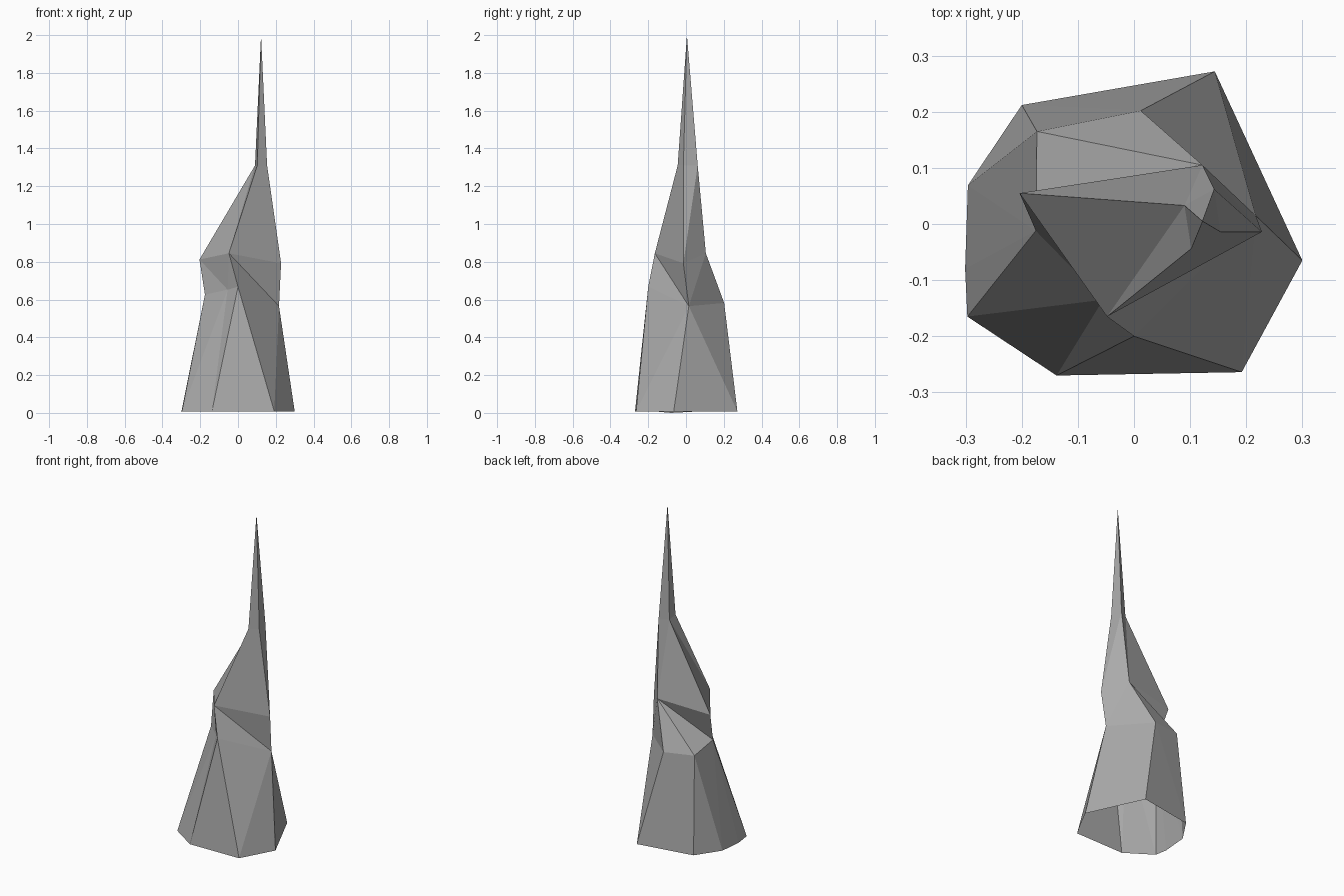
import bpy
import bmesh

if "Cube" in bpy.data.objects:
    bpy.data.objects.remove(bpy.data.objects["Cube"])

# Cross-sections from the ground up, anticlockwise seen from above
base = [(.192, -.264, .008), (.30, -.065, .008), (.144, .272, .008), (-.20, .212, .008),
        (-.296, .069, .008), (-.301, -.08, 0), (-.297, -.165, .008), (-.138, -.27, .008)]
waist = [(0, -.20, .668), (.217, .015, .565), (.012, .202, .582), (-.173, .165, .595),
         (-.175, -.012, .626), (-.055, -.135, .652)]
shoulder = [(-.048, -.165, .845), (.228, -.014, .792), (.122, .105, .845), (-.204, .055, .812)]
neck = [(.102, -.044, 1.31), (.154, -.014, 1.31), (.143, .062, 1.31), (.09, .033, 1.31)]
tip = [(.122, .005, 2.0)]

bm = bmesh.new()
rings = [[bm.verts.new(p) for p in ring] for ring in (base, waist, shoulder, neck, tip)]


def stitch(lower, upper, steps):
    """Triangulate between two rings; l advances the lower ring, u the upper one."""
    i = j = 0
    for s in steps:
        a, b = lower[i % len(lower)], upper[j % len(upper)]
        if s == "l":
            i += 1
            bm.faces.new((a, lower[i % len(lower)], b))
        else:
            j += 1
            bm.faces.new((a, upper[j % len(upper)], b))


# Faceted skin, open underneath
patterns = ("ullululullulul", "luulllulul", "luulullu", "llll")
for k, steps in enumerate(patterns):
    stitch(rings[k], rings[k + 1], steps)

mesh = bpy.data.meshes.new("rock_spire")
bm.to_mesh(mesh)
bm.free()
spire = bpy.data.objects.new("rock_spire", mesh)
bpy.context.collection.objects.link(spire)

# Dark grey stone
stone = bpy.data.materials.new("dark_stone")
stone.diffuse_color = (.4, .4, .4, 1)
stone.use_nodes = True
stone.node_tree.nodes["Principled BSDF"].inputs["Base Color"].default_value = stone.diffuse_color
mesh.materials.append(stone)
